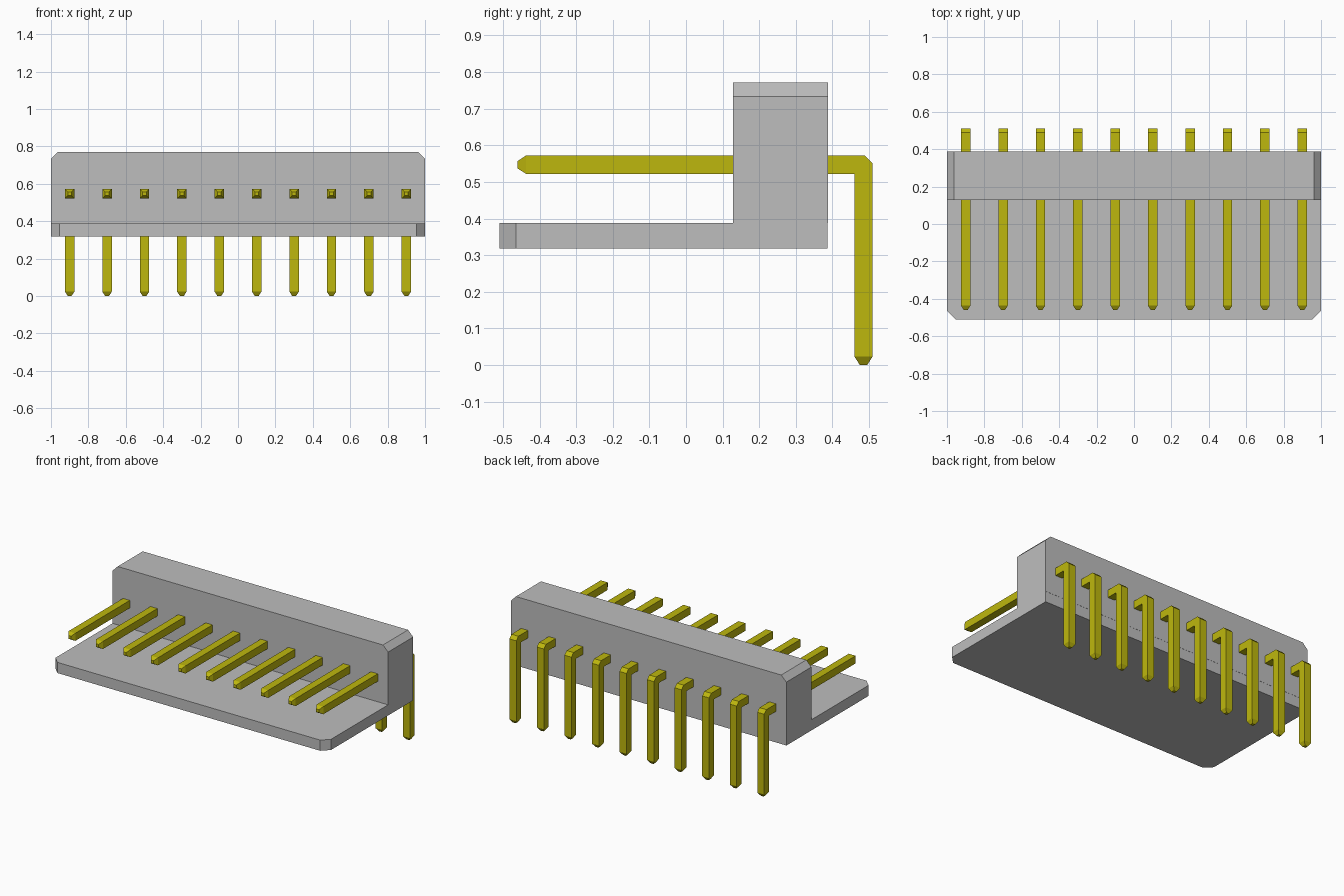
import bpy, bmesh
from mathutils import Vector

cube = bpy.data.objects.get("Cube")
if cube:
    bpy.data.objects.remove(cube, do_unlink=True)


def material(name, rgb):
    m = bpy.data.materials.new(name)
    m.use_nodes = True
    m.diffuse_color = (*rgb, 1)
    m.node_tree.nodes["Principled BSDF"].inputs["Base Color"].default_value = (*rgb, 1)
    return m


def prism(points, depth):
    """Extrude a closed outline of 3D points along the depth vector."""
    bm = bmesh.new()
    face = bm.faces.new([bm.verts.new(p) for p in points])
    ext = bmesh.ops.extrude_face_region(bm, geom=[face], use_keep_orig=True)
    moved = [g for g in ext["geom"] if isinstance(g, bmesh.types.BMVert)]
    bmesh.ops.translate(bm, verts=moved, vec=depth)
    bmesh.ops.recalc_face_normals(bm, faces=bm.faces)
    return bm


def to_mesh(bm, name, mat):
    mesh = bpy.data.meshes.new(name)
    bm.to_mesh(mesh)
    bm.free()
    mesh.materials.append(mat)
    return mesh


def add(name, mesh, x=0):
    ob = bpy.data.objects.new(name, mesh)
    ob.location.x = x
    bpy.context.collection.objects.link(ob)


grey = material("grey plastic", (0.515, 0.515, 0.515))
gold = material("yellow metal", (0.515, 0.475, 0.004))

# Base plate with clipped front corners
Y0, Y1, c = -0.51, 0.387, 0.046
outline = [(-1, Y1), (-1, Y0 + c), (-1 + c, Y0), (1 - c, Y0), (1, Y0 + c), (1, Y1)]
bm = prism([(x, y, 0.318) for x, y in outline], (0, 0, 0.07))
add("base_plate", to_mesh(bm, "base_plate", grey))

# Upright housing with clipped top corners
Z0, Z1, c = 0.388, 0.771, 0.037
outline = [(-1, Z0), (1, Z0), (1, Z1 - c), (1 - c, Z1), (-1 + c, Z1), (-1, Z1 - c)]
bm = prism([(x, 0.128, z) for x, z in outline], (0, 0.26, 0))
add("housing", to_mesh(bm, "housing", grey))

# Bent square pin with a clipped outer corner
T = 0.05
outline = [(-0.437, 0.522), (0.46, 0.522), (0.46, 0.023), (0.51, 0.023),
           (0.51, 0.55), (0.488, 0.572), (-0.437, 0.572)]
bm = prism([(-T / 2, y, z) for y, z in outline], (T, 0, 0))

# Tapered tips on both ends of the pin
for normal, at in ((Vector((0, -1, 0)), 0.437), (Vector((0, 0, -1)), -0.023)):
    bm.normal_update()
    end = next(f for f in bm.faces
               if f.normal.dot(normal) > 0.9
               and abs(f.calc_center_median().dot(normal) - at) < 0.001)
    bmesh.ops.inset_region(bm, faces=[end], thickness=0.021)
    bmesh.ops.translate(bm, verts=end.verts, vec=normal * 0.023)
pin = to_mesh(bm, "pin", gold)

# Row of ten pins
for i in range(10):
    add(f"pin_{i + 1}", pin, -0.9 + 0.2 * i)
